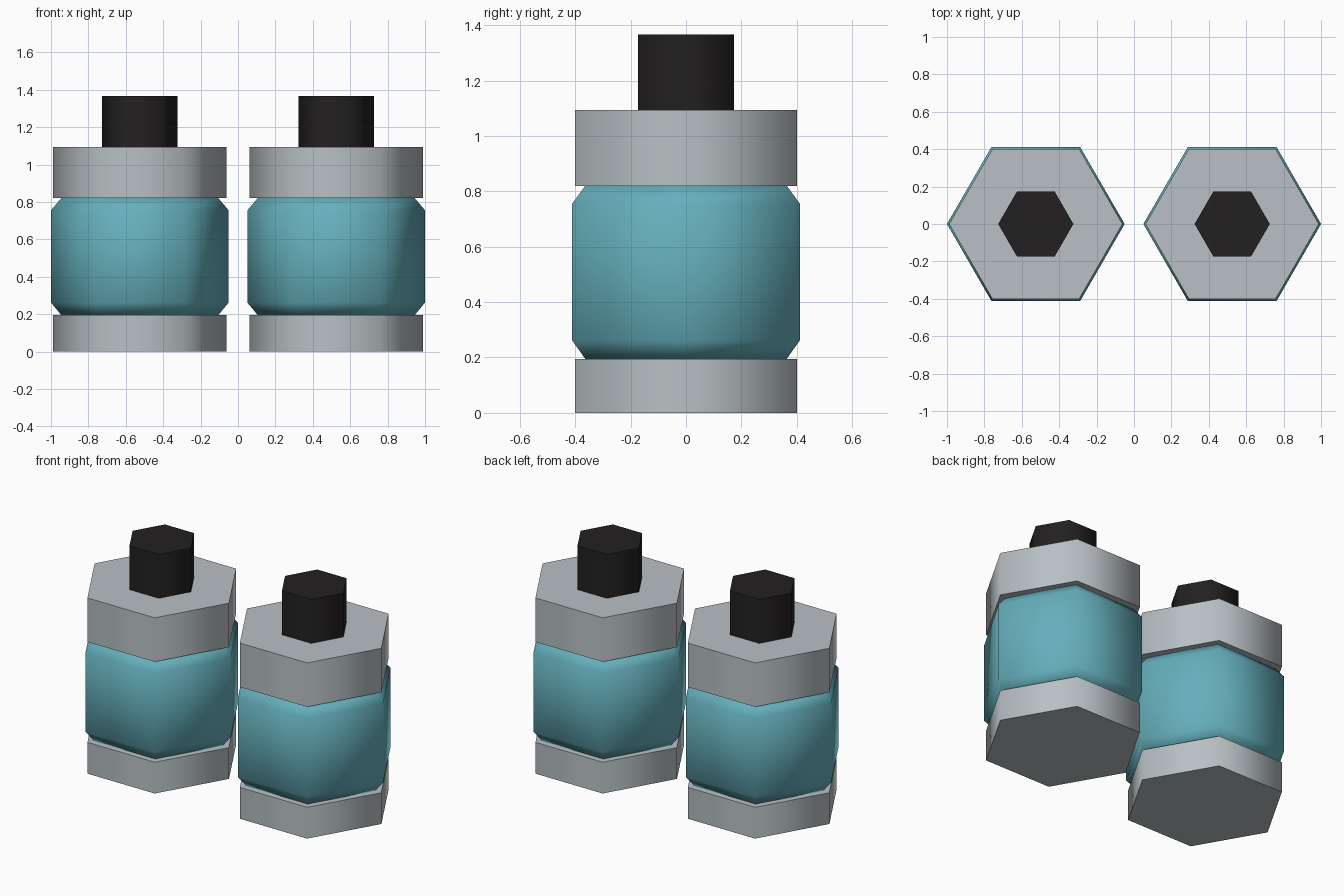
import bpy, bmesh
from math import radians, cos, sin, tau

if "Cube" in bpy.data.objects:
    bpy.data.objects.remove(bpy.data.objects["Cube"])

SIDES = 6
CENTRE_X = 0.525


def material(name, rgb):
    m = bpy.data.materials.new(name)
    m.diffuse_color = (*rgb, 1)
    m.use_nodes = True
    m.node_tree.nodes["Principled BSDF"].inputs["Base Color"].default_value = m.diffuse_color
    return m


def hex_part(name, x, profile, mat=None):
    """Stack hexagonal rings from (radius, z) pairs and cap both ends."""
    bm = bmesh.new()
    rings = [[bm.verts.new((r * cos(tau * i / SIDES), r * sin(tau * i / SIDES), z))
              for i in range(SIDES)] for r, z in profile]
    for low, high in zip(rings, rings[1:]):
        for i in range(SIDES):
            j = (i + 1) % SIDES
            bm.faces.new((low[i], low[j], high[j], high[i]))
    bm.faces.new(rings[0][::-1])
    bm.faces.new(rings[-1])
    mesh = bpy.data.meshes.new(name)
    bm.to_mesh(mesh)
    bm.free()
    ob = bpy.data.objects.new(name, mesh)
    ob.location.x = x
    bpy.context.collection.objects.link(ob)
    if mat:
        mesh.materials.append(mat)
    # Hexagon corners are smooth, flat caps stay crisp
    bpy.ops.object.select_all(action='DESELECT')
    ob.select_set(True)
    bpy.context.view_layer.objects.active = ob
    bpy.ops.object.shade_smooth_by_angle(angle=radians(65))


teal = material("teal", (0.13, 0.43, 0.50))
black = material("black", (0.016, 0.014, 0.015))
grey = material("light_grey", (0.48, 0.53, 0.55))

for side, x in (("left", -CENTRE_X), ("right", CENTRE_X)):
    # Base collar
    hex_part(f"{side}_base", x, [(0.463, 0), (0.463, 0.195)], grey)
    # Chamfered glass body
    hex_part(f"{side}_body", x, [(0.42, 0.195), (0.475, 0.262),
                                 (0.475, 0.755), (0.42, 0.82)], teal)
    # Top collar
    hex_part(f"{side}_cap", x, [(0.463, 0.82), (0.463, 1.094)], grey)
    # Stopper
    hex_part(f"{side}_stopper", x, [(0.201, 1.094), (0.201, 1.367)], black)
